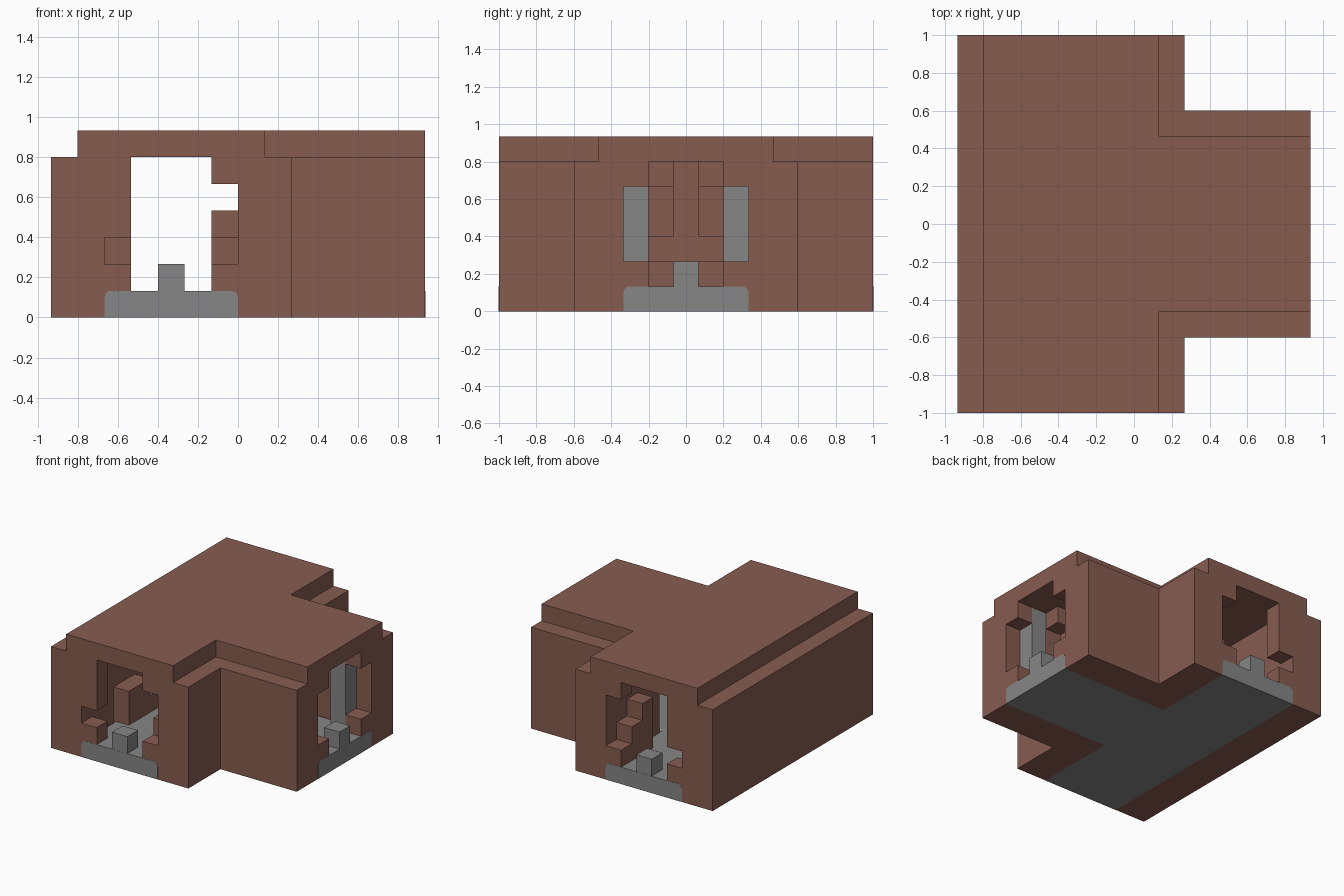
import bpy
import bmesh
from mathutils import Vector

U = 2 / 15  # one building block

if "Cube" in bpy.data.objects:
    bpy.data.objects.remove(bpy.data.objects["Cube"], do_unlink=True)


def make_material(name, color):
    mat = bpy.data.materials.new(name)
    mat.use_nodes = True
    mat.diffuse_color = (*color, 1)
    bsdf = mat.node_tree.nodes["Principled BSDF"]
    bsdf.inputs["Base Color"].default_value = (*color, 1)
    bsdf.inputs["Roughness"].default_value = 0.9
    return mat


BROWN = make_material("clay brown", (0.245, 0.107, 0.081))
GRAY = make_material("stone gray", (0.238, 0.238, 0.238))


def finish(bm, name, mat):
    bmesh.ops.recalc_face_normals(bm, faces=bm.faces)
    mesh = bpy.data.meshes.new(name)
    bm.to_mesh(mesh)
    bm.free()
    mesh.materials.append(mat)
    obj = bpy.data.objects.new(name, mesh)
    bpy.context.collection.objects.link(obj)
    return obj


def prism_mesh(outline, z0, z1):
    bm = bmesh.new()
    face = bm.faces.new([bm.verts.new((x * U, y * U, z0 * U)) for x, y in outline])
    top = bmesh.ops.extrude_face_region(bm, geom=[face])["geom"]
    moved = [v for v in top if isinstance(v, bmesh.types.BMVert)]
    bmesh.ops.translate(bm, verts=moved, vec=Vector((0, 0, (z1 - z0) * U)))
    return bm


def prism(name, outline, z0, z1, mat=BROWN):
    return finish(prism_mesh(outline, z0, z1), name, mat)


def box(name, x0, x1, y0, y1, z0, z1, mat=BROWN):
    return prism(name, [(x0, y0), (x1, y0), (x1, y1), (x0, y1)], z0, z1, mat)


def tee(left, right, half, end, branch):
    """Outline of a T-shaped junction, symmetric about y = 0."""
    side = [(left, -half), (right, -half), (right, -branch), (end, -branch)]
    return side + [(x, -y) for x, y in reversed(side)]


# Outer shell: roof, long wall and the two inside-corner walls
prism("roof", tee(-6, 1, 7.5, 7, 3.5), 6, 7)
box("roof_edge", -7, -5, -7.5, 7.5, 5.9, 6)
box("long_wall", -7, -5, -7.5, 7.5, 0, 5.9)
corner = [(0, -7.5), (2, -7.5), (2, -4.5), (7, -4.5), (7, -2.5), (0, -2.5)]
for s, label in ((-1, "back"), (1, "front")):
    prism(label + "_corner_wall", [(x, s * y) for x, y in corner], 0, 6)

# Stone floor with rounded long edges
R = 0.25
bm = prism_mesh(tee(-5, 0, 7.51, 7.01, 2.5), 0, 1)
long_edges = []
for e in bm.edges:
    a, b = (v.co / U for v in e.verts)
    at_end = abs(a.y + b.y) > 15 or a.x + b.x > 14
    if a.z + b.z > 1.9 and not at_end:
        long_edges.append(e)
bmesh.ops.bevel(bm, geom=long_edges, offset=R * U, segments=4, profile=0.5,
                affect="EDGES")
finish(bm, "floor", GRAY)

# Stepped frames around the two main openings, with stairs behind them
for s, label in ((-1, "front"), (1, "back")):
    def slab(name, x0, x1, y0, y1, z0, z1, mat=BROWN):
        box(label + "_" + name, x0, x1, s * y0, s * y1, z0, z1, mat)

    slab("outer_sill", -5, -4, 6.5, 7.5, 0.7, 2)
    slab("outer_jamb", -5, -4, 6.5, 7.5, 3, 6)
    slab("inner_sill", -1, 0, 6.5, 7.5, 0.7, 2)
    slab("inner_lintel", -1, 0, 6.5, 7.5, 5, 6)
    slab("low_step", -1, 0, 5.5, 6.5, 0.9, 3)
    slab("high_step", -1, 0, 4.5, 5.5, 0.9, 4)
    slab("wall_buttress", -5, -4, 2.5, 4.5, 0.9, 3)
    slab("floor_stone", -3, -2, 6.5, 7.5, 0.9, 2, GRAY)

    # Branch opening: frame, stone pillar and hanging blocks on each side
    slab("branch_sill", 6, 7, 1.5, 2.5, 0.7, 2)
    slab("branch_lintel", 6, 7, 1.5, 2.5, 5, 6)
    slab("branch_pillar", 5, 6, 1.5, 2.5, 0.9, 6, GRAY)
    slab("short_hanging_block", 4, 5, 0.5, 1.5, 5, 6)
    slab("long_hanging_block", 3, 4, 0.5, 1.5, 3, 6)

box("branch_floor_stone", 6, 7, -0.5, 0.5, 0.9, 2, GRAY)
box("wall_ledge", -5, -4, -2.5, 2.5, 0.9, 2)
